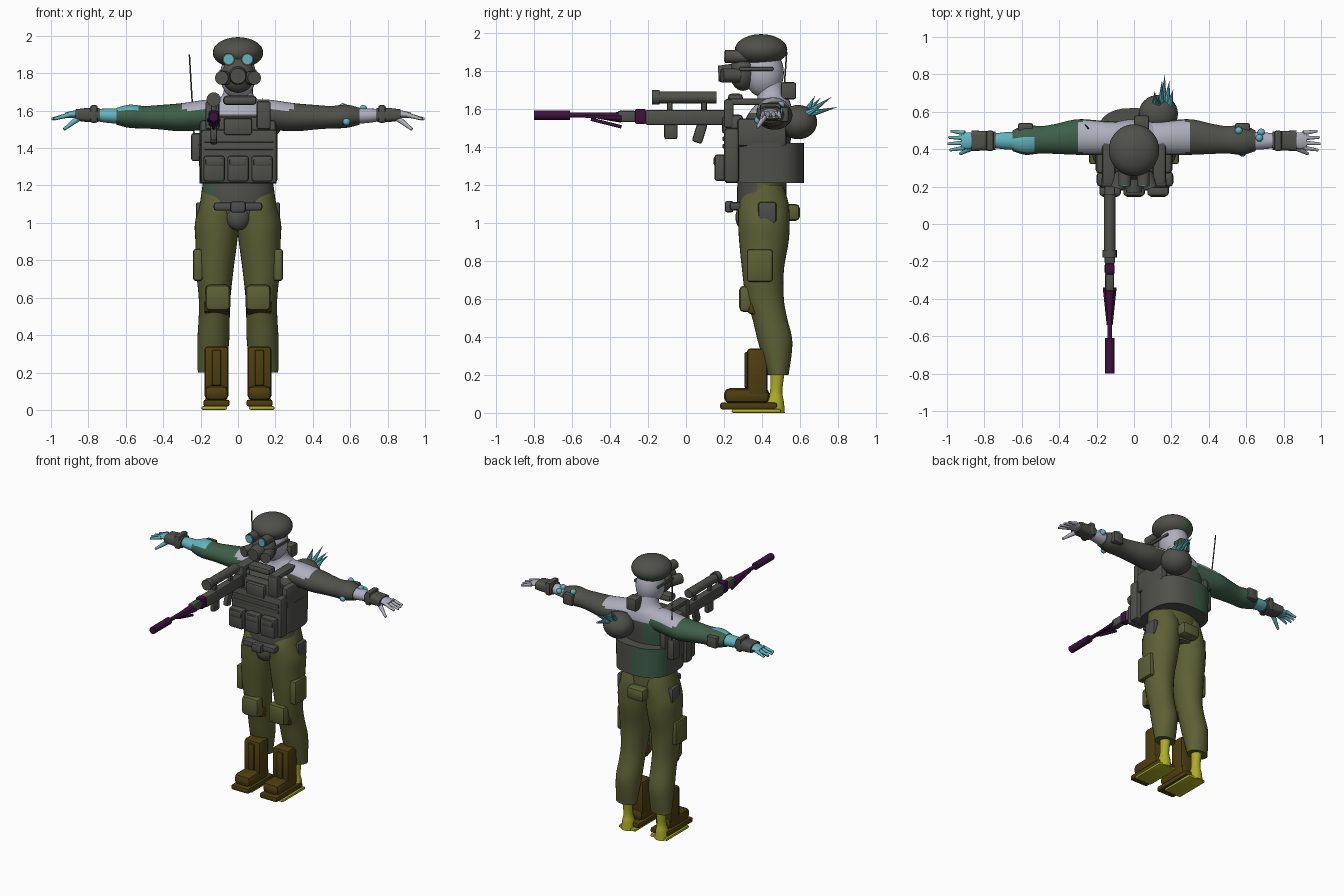
import bpy, bmesh, math
from mathutils import Vector, Matrix

cube = bpy.data.objects.get("Cube")
if cube:
    bpy.data.objects.remove(cube, do_unlink=True)


def material(name, *rgb):
    mat = bpy.data.materials.new(name)
    mat.use_nodes = True
    colour = (*rgb, 1)
    mat.diffuse_color = colour
    for node in mat.node_tree.nodes:
        if node.type == "BSDF_PRINCIPLED":
            node.inputs["Base Color"].default_value = colour
    return mat


grey = material("gear_grey", .08, .08, .07)
steel = material("neutral_grey", .075, .075, .075)
olive = material("olive_cloth", .107, .117, .035)
green = material("green_cloth", .05, .112, .069)
teal = material("teal_growth", .12, .46, .52)
purple = material("dark_purple", .045, .006, .045)
brown = material("boot_brown", .075, .048, .005)
yellow = material("yellow_foot", .42, .42, .02)
skin = material("pale_skin", .43, .43, .51)


def finish(bm, name, mats, rule=None, mirror=False):
    """Turn a bmesh into an object, colour its faces by rule, smooth it."""
    bmesh.ops.recalc_face_normals(bm, faces=bm.faces)
    mats = mats if isinstance(mats, list) else [mats]
    for face in bm.faces:
        face.smooth = True
        if rule:
            face.material_index = mats.index(rule(*face.calc_center_median()))
    for edge in bm.edges:
        edge.smooth = edge.calc_face_angle(0) < math.radians(40)
    mesh = bpy.data.meshes.new(name)
    bm.to_mesh(mesh)
    bm.free()
    for mat in mats:
        mesh.materials.append(mat)
    obj = bpy.data.objects.new(name, mesh)
    bpy.context.collection.objects.link(obj)
    if mirror:
        obj.modifiers.new("mirror", "MIRROR").use_mirror_merge = False
    return obj


def box(name, mat, x, y, z, bevel=.012, mirror=False, tilt=0):
    """Rounded box from its x, y and z ranges, tilted about x."""
    bm = bmesh.new()
    size = [b - a for a, b in (x, y, z)]
    mid = Vector([(a + b) / 2 for a, b in (x, y, z)])
    bmesh.ops.create_cube(bm, size=1)
    bmesh.ops.scale(bm, vec=size, verts=bm.verts)
    bmesh.ops.bevel(bm, geom=bm.edges[:], offset=min(bevel, min(size) * .4),
                    segments=2, profile=.5, affect="EDGES")
    spin = Matrix.Translation(mid) @ Matrix.Rotation(tilt, 4, "X")
    bmesh.ops.transform(bm, matrix=spin, verts=bm.verts)
    return finish(bm, name, mat, mirror=mirror)


def ball(name, mats, centre, radii, rule=None, mirror=False):
    bm = bmesh.new()
    bmesh.ops.create_uvsphere(bm, u_segments=32, v_segments=20, radius=1)
    bmesh.ops.scale(bm, vec=radii, verts=bm.verts)
    bmesh.ops.translate(bm, vec=centre, verts=bm.verts)
    return finish(bm, name, mats, rule, mirror)


def rod(name, mat, start, end, r1, r2=None, mirror=False, sides=16):
    """Cylinder or cone between two points."""
    bm = bmesh.new()
    a, b = Vector(start), Vector(end)
    turn = (b - a).to_track_quat("Z", "Y").to_matrix().to_4x4()
    bmesh.ops.create_cone(bm, cap_ends=True, segments=sides, radius1=r1,
                          radius2=r1 if r2 is None else r2, depth=(b - a).length,
                          matrix=Matrix.Translation((a + b) / 2) @ turn)
    return finish(bm, name, mat, mirror=mirror)


def loft(name, mats, rings, axis="z", rule=None, mirror=False, power=1, steps=5):
    """Skin smoothly interpolated ellipses (t, u, v, radius_u, radius_v)."""
    rows = [Vector(r) for r in rings]
    path = []
    for i in range(len(rows) - 1):
        p, q = rows[i], rows[i + 1]
        m, n = (q - rows[max(i - 1, 0)]) / 2, (rows[min(i + 2, len(rows) - 1)] - p) / 2
        for k in range(steps):
            s = k / steps
            path.append(p + m * s + (3 * (q - p) - 2 * m - n) * s**2
                        + (2 * (p - q) + m + n) * s**3)
    path.append(rows[-1])
    bm, loops, sides = bmesh.new(), [], 32
    for t, u, v, ru, rv in path:
        loop = []
        for k in range(sides):
            c, s = math.cos(math.tau * k / sides), math.sin(math.tau * k / sides)
            a = u + ru * math.copysign(abs(c)**power, c)
            b = v + rv * math.copysign(abs(s)**power, s)
            loop.append(bm.verts.new((a, b, t) if axis == "z" else (t, a, b)))
        loops.append(loop)
    for low, high in zip(loops, loops[1:]):
        for k in range(sides):
            j = (k + 1) % sides
            bm.faces.new((low[k], low[j], high[j], high[k]))
    bm.faces.new(loops[0])
    bm.faces.new(loops[-1])
    return finish(bm, name, mats, rule, mirror)


# Torso, neck and head
def torso_colour(x, y, z):
    if z > 1.57:
        return skin
    if z < 1.07 or (z < 1.22 and y > .38):
        return olive
    return green if x < -.14 or (x < -.02 and y > .45) else grey


loft("torso", [grey, green, olive, skin],
     [(1.0, 0, .41, .14, .12), (1.1, 0, .4, .185, .13), (1.22, 0, .4, .19, .13),
      (1.42, 0, .41, .2, .14), (1.56, 0, .44, .2, .12), (1.63, 0, .46, .15, .09),
      (1.68, 0, .45, .085, .075), (1.76, 0, .43, .07, .07)], rule=torso_colour)
ball("head", skin, (0, .41, 1.79), (.095, .105, .13))
ball("beret", [grey, green], (0, .395, 1.91), (.135, .138, .083),
     lambda x, y, z: green if y > .46 and x < .03 and z < 1.91 else grey)

# Breathing mask and goggles
ball("mask_shell", grey, (0, .3, 1.79), (.088, .07, .095))
rod("mask_snout", grey, (0, .3, 1.79), (0, .17, 1.785), .055, .042)
rod("mask_filter", grey, (.06, .28, 1.775), (.088, .19, 1.775), .037, mirror=True)
rod("goggle_rim", grey, (.05, .32, 1.875), (.05, .205, 1.875), .034, mirror=True)
rod("goggle_lens", teal, (.05, .21, 1.875), (.05, .2, 1.875), .026, mirror=True)
box("mask_strap", grey, (.085, .1), (.28, .46), (1.8, 1.82), mirror=True)

# Arms and hands, one colour rule per side
for side, cloth, bare, label in ((1, grey, skin, "left"), (-1, green, teal, "right")):
    def sleeve_colour(x, y, z, cloth=cloth, side=side):
        if abs(x) < .29 and z > 1.605:
            return skin
        return teal if x < -.53 and z > 1.6 and y < .46 else cloth

    loft(label + "_sleeve", [cloth, skin, teal] if cloth is green else [cloth, skin],
         [(side * x, *rest) for x, *rest in
          ((.02, .46, 1.585, .085, .07), (.15, .46, 1.58, .09, .08),
           (.3, .465, 1.565, .095, .075), (.42, .455, 1.565, .08, .065),
           (.5, .45, 1.565, .073, .06), (.58, .45, 1.57, .08, .062),
           (.65, .445, 1.57, .055, .045))], axis="x", rule=sleeve_colour)
    loft(label + "_forearm", bare,
         [(side * x, *rest) for x, *rest in
          ((.6, .445, 1.57, .05, .042), (.7, .445, 1.573, .045, .038),
           (.82, .445, 1.58, .03, .026), (.88, .445, 1.58, .045, .02),
           (.925, .445, 1.575, .042, .014))], axis="x")
    for k in range(4):
        y = .408 + k * .026
        tip = (side * (1 - abs(k - 1.3) * .012), .395 + k * .034, 1.555)
        rod(label + "_finger", bare, (side * .905, y, 1.577), tip, .013, .007)
    rod(label + "_thumb", bare, (side * .84, .42, 1.57), (side * .93, .375, 1.5), .018, .008)
loft("glove_cuff", grey, [(.74, .445, 1.577, .05, .036), (.8, .445, 1.577, .052, .038),
                          (.87, .445, 1.577, .056, .03)], "x", mirror=True, power=.6)
box("wrist_unit", grey, (.75, .79), (.39, .5), (1.535, 1.63), mirror=True)
box("elbow_pad", grey, (.54, .62), (.49, .54), (1.53, 1.61), mirror=True)
for spot in ((.67, .46, 1.61), (.58, .38, 1.54), (.56, .5, 1.62), (.68, .49, 1.59)):
    ball("arm_blister", teal, spot, (.02, .02, .02))

# Vest, pouches and straps
loft("waist_wrap", [grey, green], [(1.21, 0, .415, .205, .205), (1.42, 0, .415, .21, .205)],
     rule=lambda x, y, z: green if x < -.02 and y > .45 else grey, power=.75)
box("front_plate", grey, (-.2, .21), (.2, .28), (1.21, 1.5), .02)
box("chest_plate", grey, (-.16, .17), (.215, .3), (1.45, 1.57), .02)
box("chest_pouch", grey, (-.075, .075), (.19, .23), (1.47, 1.56))
box("side_panel", grey, (.15, .205), (.27, .53), (1.4, 1.55), .02, mirror=True)
box("shoulder_strap", grey, (.1, .17), (.21, .5), (1.62, 1.655), mirror=True)
box("front_strap", grey, (.1, .175), (.2, .25), (1.5, 1.65), mirror=True)
box("collar_pad", grey, (-.08, .1), (.22, .3), (1.63, 1.68), .02)
for k in range(3):
    x = -.185 + k * .128
    box("magazine_pouch", grey, (x, x + .115), (.15, .21), (1.22, 1.36), .015)
    box("pouch_flap", grey, (x + .01, x + .105), (.145, .2), (1.3, 1.35))
for z in (1.39, 1.43):
    box("vest_webbing", grey, (-.18, .19), (.193, .21), (z, z + .025), .004)
box("radio", grey, (-.25, -.18), (.42, .5), (1.33, 1.48))
rod("antenna", grey, (-.235, .5, 1.48), (-.26, .53, 1.9), .004, sides=8)
box("back_unit", grey, (0, .08), (.5, .58), (1.65, 1.74))

# Shoulder growth with spikes
ball("shoulder_growth", grey, (.13, .59, 1.53), (.105, .1, .09))
for tip in ((.165, .8, 1.61), (.21, .72, 1.62), (.11, .71, 1.66), (.15, .77, 1.665),
            (.19, .77, 1.6), (.13, .68, 1.67)):
    base = Vector((.13, .61, 1.56)).lerp(Vector((tip[0], .63, 1.57)), .7)
    rod("growth_spike", teal, base, tip, .022, 0, sides=8)

# Hips and legs
box("belt", steel, (-.13, .13), (.23, .3), (1.065, 1.11), .015)
box("buckle", steel, (-.04, .04), (.205, .25), (1.055, 1.115))
ball("groin_guard", grey, (0, .31, 1.03), (.065, .05, .07))
loft("trouser_leg", olive,
     [(1.2, .095, .42, .095, .09), (1.1, .1, .41, .105, .13), (1.0, .112, .41, .118, .135),
      (.9, .116, .41, .112, .13), (.75, .124, .405, .1, .11), (.6, .125, .415, .085, .1),
      (.5, .127, .44, .083, .092), (.37, .132, .47, .085, .09), (.2, .14, .485, .075, .055)],
     mirror=True)
box("thigh_pouch", olive, (.19, .24), (.32, .455), (.69, .86), mirror=True)
box("hip_pouch", steel, (.18, .225), (.38, .475), (1.0, 1.11), mirror=True)
box("rear_pouch", olive, (-.07, .07), (.51, .6), (1.01, 1.1), .025)
box("knee_pad", olive, (.04, .175), (.28, .36), (.53, .67), .025, mirror=True)
box("knee_strap", brown, (.045, .18), (.33, .4), (.515, .585), mirror=True, tilt=-.3)

# Boots and bare heels
box("shin_guard", brown, (.05, .18), (.32, .43), (.08, .34), .02, mirror=True)
box("shin_ridge", brown, (.09, .14), (.308, .34), (.13, .32), .008, mirror=True)
box("boot_toe", brown, (.05, .18), (.2, .44), (.05, .13), .03, mirror=True)
box("boot_sole", brown, (.045, .185), (.18, .48), (.018, .055), mirror=True)
box("foot_sole", yellow, (.06, .195), (.24, .5), (0, .02), mirror=True)
loft("heel", yellow, [(0, .135, .465, .05, .055), (.06, .135, .47, .04, .045),
                      (.12, .135, .475, .03, .032), (.25, .135, .485, .04, .04)], mirror=True)

# Rifle
x = -.13
rod("suppressor", purple, (x, -.8, 1.567), (x, -.61, 1.567), .025)
rod("barrel", purple, (x, -.62, 1.567), (x, -.33, 1.567), .013)
for s in (-1, 1):
    rod("bipod_leg", purple, (x + s * .025, -.34, 1.55), (x + s * .01, -.54, 1.56), .012, .006)
rod("bipod_stay", purple, (x, -.5, 1.545), (x, -.34, 1.505), .009)
rod("barrel_shroud", purple, (x, -.48, 1.565), (x, -.34, 1.555), .014, .028)
box("fore_end", grey, (x - .024, x + .024), (-.36, -.26), (1.53, 1.59))
box("gas_block", purple, (x - .027, x + .027), (-.27, -.21), (1.52, 1.6))
box("receiver", grey, (x - .028, x + .028), (-.215, .21), (1.515, 1.595))
rod("scope", grey, (x, -.15, 1.66), (x, .16, 1.66), .031)
rod("scope_bell", grey, (x, -.18, 1.66), (x, -.14, 1.66), .038)
for y in (-.1, .08):
    box("scope_mount", grey, (x - .015, x + .015), (y, y + .03), (1.58, 1.65))
box("rifle_magazine", grey, (x - .018, x + .018), (-.115, -.045), (1.44, 1.53))
box("rifle_grip", grey, (x - .018, x + .018), (.045, .1), (1.42, 1.53), tilt=-.3)
